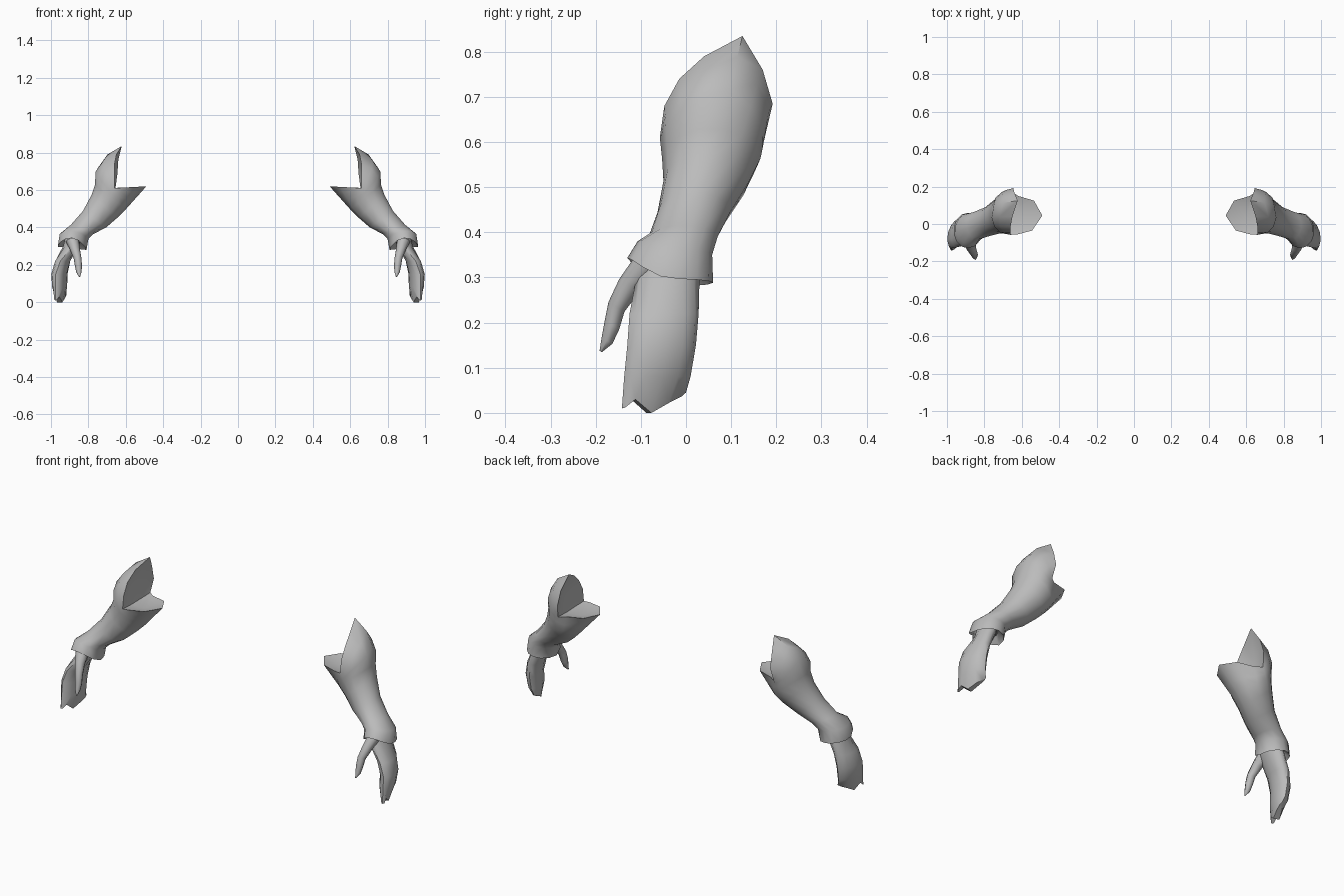
import bpy, bmesh, math
from mathutils import Vector

if "Cube" in bpy.data.objects:
    bpy.data.objects.remove(bpy.data.objects["Cube"])

grey = bpy.data.materials.new("plain grey")
grey.diffuse_color = (0.5, 0.5, 0.5, 1)
grey.use_nodes = True
grey.node_tree.nodes["Principled BSDF"].inputs["Base Color"].default_value = grey.diffuse_color


def finish(name, bm, angle):
    """Turn a bmesh into a smooth object mirrored to the other arm."""
    bmesh.ops.recalc_face_normals(bm, faces=bm.faces)
    me = bpy.data.meshes.new(name)
    bm.to_mesh(me)
    bm.free()
    me.materials.append(grey)
    me.polygons.foreach_set("use_smooth", [True] * len(me.polygons))
    me.set_sharp_from_angle(angle=math.radians(angle))
    ob = bpy.data.objects.new(name, me)
    bpy.context.collection.objects.link(ob)
    mod = ob.modifiers.new("other_arm", 'MIRROR')
    mod.use_mirror_merge = False
    return ob


def loft(bm, rings):
    """Skin a list of equal-length point rings; returns the vertex rings."""
    vr = [[bm.verts.new(p) for p in r] for r in rings]
    for a, b in zip(vr, vr[1:]):
        n = len(a)
        for i in range(n):
            j = (i + 1) % n
            bm.faces.new((a[i], a[j], b[j], b[i]))
    return vr


def fan(bm, centre, verts):
    for a, b in zip(verts, verts[1:]):
        bm.faces.new((centre, a, b))


# --- Sleeve: flared cuff, forearm, and elbow opening with two pointed flaps ---
# 7 steps over the upper half, 6 over the lower half
angles = [-90 + k * 180 / 7 for k in range(7)] + [90 + k * 30 for k in range(6)]
angles = [math.radians(a) for a in angles]


def sleeve_ring(outer, inner, y0, y1, arch=0.0, scale=1.0):
    o, i = (Vector((p[0], 0, p[1])) for p in (outer, inner))
    mid, half = (o + i) / 2, (o - i) / 2 * scale
    pts = []
    for t in angles:
        p = mid + half * math.cos(t)
        p.y = (y0 + y1) / 2 + (y1 - y0) / 2 * scale * math.sin(t)
        p.z += arch * max(0, -math.sin(t)) ** 1.5
        pts.append(p)
    return pts


rings = [
    sleeve_ring((0.955, 0.335), (0.815, 0.32), -0.115, 0.05, 0.05, 0.75),
    sleeve_ring((0.965, 0.297), (0.81, 0.28), -0.13, 0.06, 0.055),
    sleeve_ring((0.955, 0.363), (0.80, 0.338), -0.107, 0.058, 0.03),
    sleeve_ring((0.895, 0.415), (0.773, 0.365), -0.083, 0.07),
    sleeve_ring((0.83, 0.49), (0.705, 0.40), -0.063, 0.098),
    sleeve_ring((0.785, 0.575), (0.645, 0.452), -0.05, 0.14),
    sleeve_ring((0.767, 0.63), (0.60, 0.497), -0.053, 0.165),
]
rim = [Vector(p) for p in [
    (0.66, -0.058, 0.61), (0.66, -0.048, 0.68), (0.66, -0.015, 0.74),
    (0.65, 0.04, 0.79), (0.622, 0.125, 0.835), (0.64, 0.17, 0.76),
    (0.645, 0.192, 0.685), (0.655, 0.175, 0.612),
    (0.62, 0.15, 0.613), (0.535, 0.125, 0.617), (0.49, 0.045, 0.62),
    (0.545, -0.035, 0.617), (0.62, -0.055, 0.613)]]
last = rings[-1]
for f, bulge in ((0.4, 0.043), (0.75, 0.042)):
    rings.append([a.lerp(b, f) + Vector((1, 0, 0.15)) * bulge * max(0, math.cos(t))
                  for a, b, t in zip(last, rim, angles)])
rings.append(rim)

bm = bmesh.new()
vr = loft(bm, rings)
bm.faces.new(vr[0])
# hollow lining of the upper and lower flap
r = vr[-1]
crease = bm.verts.new((0.685, 0.055, 0.585))
upper = bm.verts.new((0.688, 0.075, 0.69))
lower = bm.verts.new((0.60, 0.05, 0.588))
fan(bm, upper, r[:8] + [crease, r[0]])
fan(bm, lower, r[7:] + [r[0], crease, r[7]])
finish("sleeve", bm, 50)

# --- Hand: flattened, twisted mitten with jagged finger tips ---
N = 12


def hand_ring(front, back, thick, z, tips=None):
    f, b = Vector((*front, z)), Vector((*back, z))
    along = b - f
    side = Vector((along.y, -along.x, 0)).normalized()
    pts = []
    for k in range(N):
        t = 2 * math.pi * k / N
        u = (1 - math.cos(t)) / 2
        if tips:
            u = u ** 1.25
        p = f + along * u + side * math.sin(t) * thick / 2
        if tips:
            p.z = tips[min(k, N - k)]
        pts.append(p)
    return pts


bm = bmesh.new()
vr = loft(bm, [
    hand_ring((0.865, -0.095), (0.88, 0.02), 0.09, 0.37),
    hand_ring((0.885, -0.11), (0.90, 0.03), 0.085, 0.30),
    hand_ring((0.95, -0.125), (0.925, 0.028), 0.08, 0.22),
    hand_ring((0.975, -0.13), (0.935, 0.022), 0.08, 0.15),
    hand_ring((0.975, -0.137), (0.932, 0.01), 0.07, 0.08),
    hand_ring((0.977, -0.142), (0.92, 0.0), 0.03, 0.03,
              (0.01, 0.012, 0.03, 0.0, 0.022, 0.037, 0.045)),
])
bm.faces.new(vr[0])
# close the finger tips across the thickness
b = vr[-1]
bm.faces.new((b[0], b[1], b[N - 1]))
for k in range(1, 5):
    bm.faces.new((b[k], b[k + 1], b[N - k - 1], b[N - k]))
bm.faces.new((b[5], b[6], b[7]))
finish("hand", bm, 55)

# --- Thumb: tapered, hanging from the front of the palm ---
bm = bmesh.new()
path = [((0.885, -0.085, 0.325), 0.036), ((0.872, -0.125, 0.283), 0.027),
        ((0.858, -0.154, 0.235), 0.021), ((0.853, -0.164, 0.195), 0.019),
        ((0.851, -0.175, 0.16), 0.014), ((0.847, -0.189, 0.136), 0.003)]
rings = []
for c, rad in path:
    side, fwd = Vector((1, 0, 0)), Vector((0, 0.85, -0.5))
    rings.append([Vector(c) + (side * math.cos(a) + fwd * math.sin(a)) * rad
                  for a in (k * math.pi / 4 for k in range(8))])
vr = loft(bm, rings)
bm.faces.new(vr[0])
bm.faces.new(vr[-1])
finish("thumb", bm, 50)
